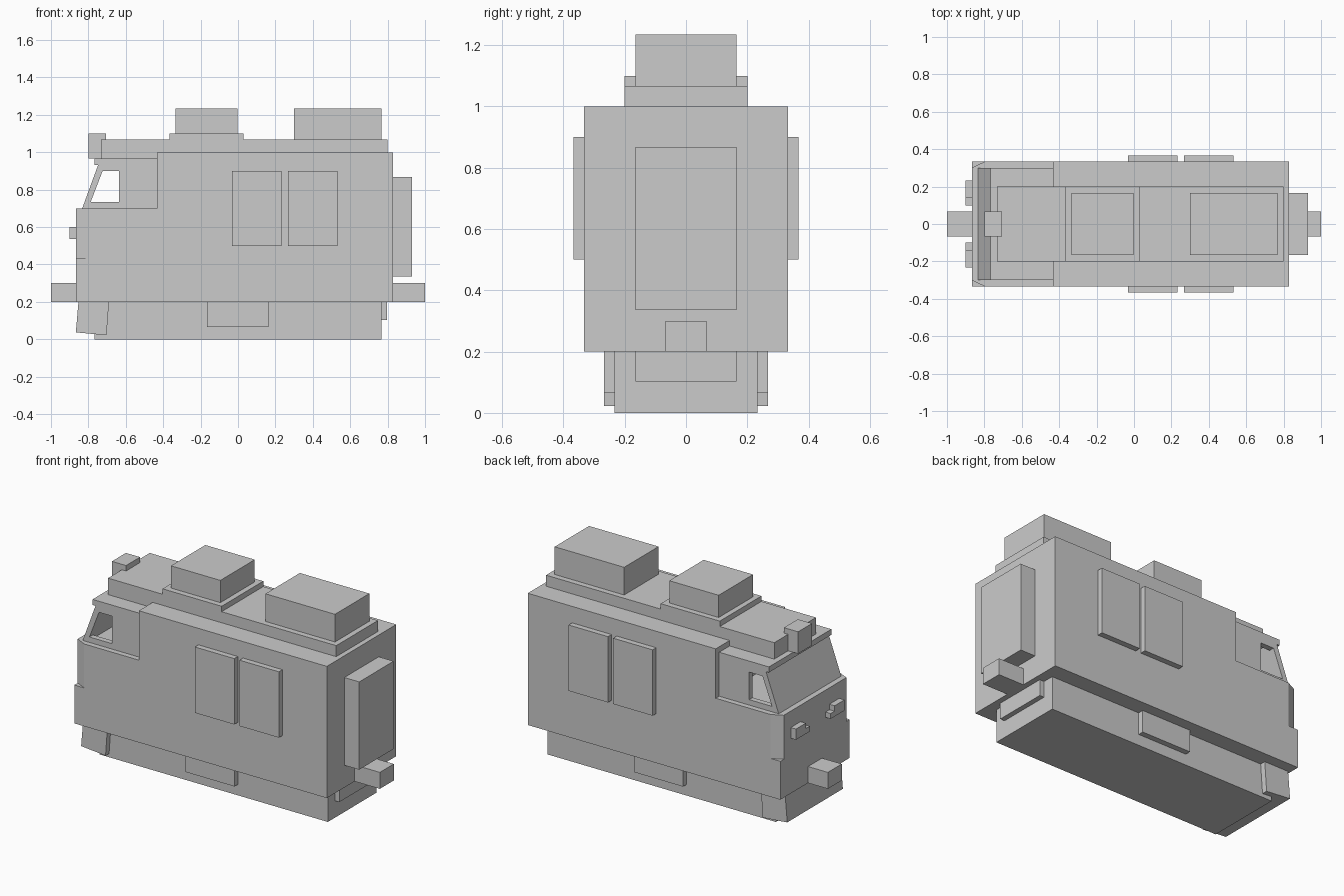
import bpy
import bmesh

if "Cube" in bpy.data.objects:
    bpy.data.objects.remove(bpy.data.objects["Cube"])


def prism(name, points, lo, hi, axis="y"):
    """Extrude a closed profile: (x, z) points along y, or (x, y) points along z."""
    bm = bmesh.new()
    if axis == "y":
        verts = [bm.verts.new((a, lo, b)) for a, b in points]
        move = (0, hi - lo, 0)
    else:
        verts = [bm.verts.new((a, b, lo)) for a, b in points]
        move = (0, 0, hi - lo)
    face = bm.faces.new(verts)
    out = bmesh.ops.extrude_face_region(bm, geom=[face])
    new = [g for g in out["geom"] if isinstance(g, bmesh.types.BMVert)]
    bmesh.ops.translate(bm, verts=new, vec=move)
    bmesh.ops.recalc_face_normals(bm, faces=bm.faces[:])
    mesh = bpy.data.meshes.new(name)
    bm.to_mesh(mesh)
    bm.free()
    obj = bpy.data.objects.new(name, mesh)
    bpy.context.collection.objects.link(obj)
    return obj


def box(name, x0, x1, y0, y1, z0, z1):
    return prism(name, [(x0, z0), (x1, z0), (x1, z1), (x0, z1)], y0, y1)


def cut(obj, cutter):
    cutter.hide_render = True
    cutter.display_type = "WIRE"
    mod = obj.modifiers.new(cutter.name, "BOOLEAN")
    mod.operation = "DIFFERENCE"
    mod.solver = "EXACT"
    mod.object = cutter


# Main body: tall rear section with a low front section in one side profile
prism("body", [(-.867, .2), (.83, .2), (.83, 1), (-.433, 1), (-.433, .433), (-.867, .433)],
      -.333, .333)

# Upper nose with clipped corners
prism("upper_nose", [(-.433, -.333), (-.8, -.333), (-.867, -.3),
                     (-.867, .3), (-.8, .333), (-.433, .333)], .433, .7, "z")

# Hollow driver cab with side windows and solid sloping windscreen
cab = prism("cab", [(-.833, .7), (-.433, .7), (-.433, .94), (-.745, .94)], -.3, .3)
cut(cab, prism("cab_interior_cutter",
               [(-.84, .6), (-.4, .6), (-.4, .933), (-.713, .933)], -.267, .267))
cut(cab, prism("cab_window_cutter",
               [(-.788, .733), (-.635, .733), (-.635, .9), (-.724, .9)], -.5, .5))
box("cab_roof", -.767, -.433, -.3, .3, .933, .967)

# Roof deck and rooftop equipment
box("roof_deck", -.733, .8, -.2, .2, .967, 1.067)
box("unit_base", -.367, .03, -.2, .2, 1.067, 1.1)
box("front_roof_unit", -.335, -.003, -.165, .165, 1.1, 1.235)
box("rear_roof_unit", .3, .767, -.165, .165, 1.067, 1.235)
box("roof_lamp", -.8, -.705, -.067, .067, .967, 1.1)

# Undercarriage, snow plough and rear step
box("undercarriage", -.767, .767, -.233, .233, 0, .2)
prism("plough", [(-.853, .2), (-.867, .037), (-.703, .022), (-.69, .2)], -.267, .267)
box("rear_step", .767, .797, -.165, .165, .103, .2)

# Couplers and rear door
box("front_coupler", -1, -.867, -.067, .067, .2, .3)
box("rear_coupler", .83, 1, -.067, .067, .2, .3)
box("rear_door", .83, .93, -.165, .165, .335, .868)

# Parts repeated on both sides
for side, s in (("front", -1), ("back", 1)):
    def span(a, b):
        return sorted((a * s, b * s))

    for i, x in enumerate((-.033, .267)):
        box(f"{side}_side_panel_{i + 1}", x, x + .265, *span(.333, .367), .5, .9)
    box(f"{side}_tank", -.167, .163, *span(.233, .267), .067, .2)
    # stepped headlamp
    box(f"{side}_headlamp", -.902, -.867, *span(.138, .233), .535, .6)
    box(f"{side}_headlamp_step", -.902, -.867, *span(.1, .138), .535, .567)
